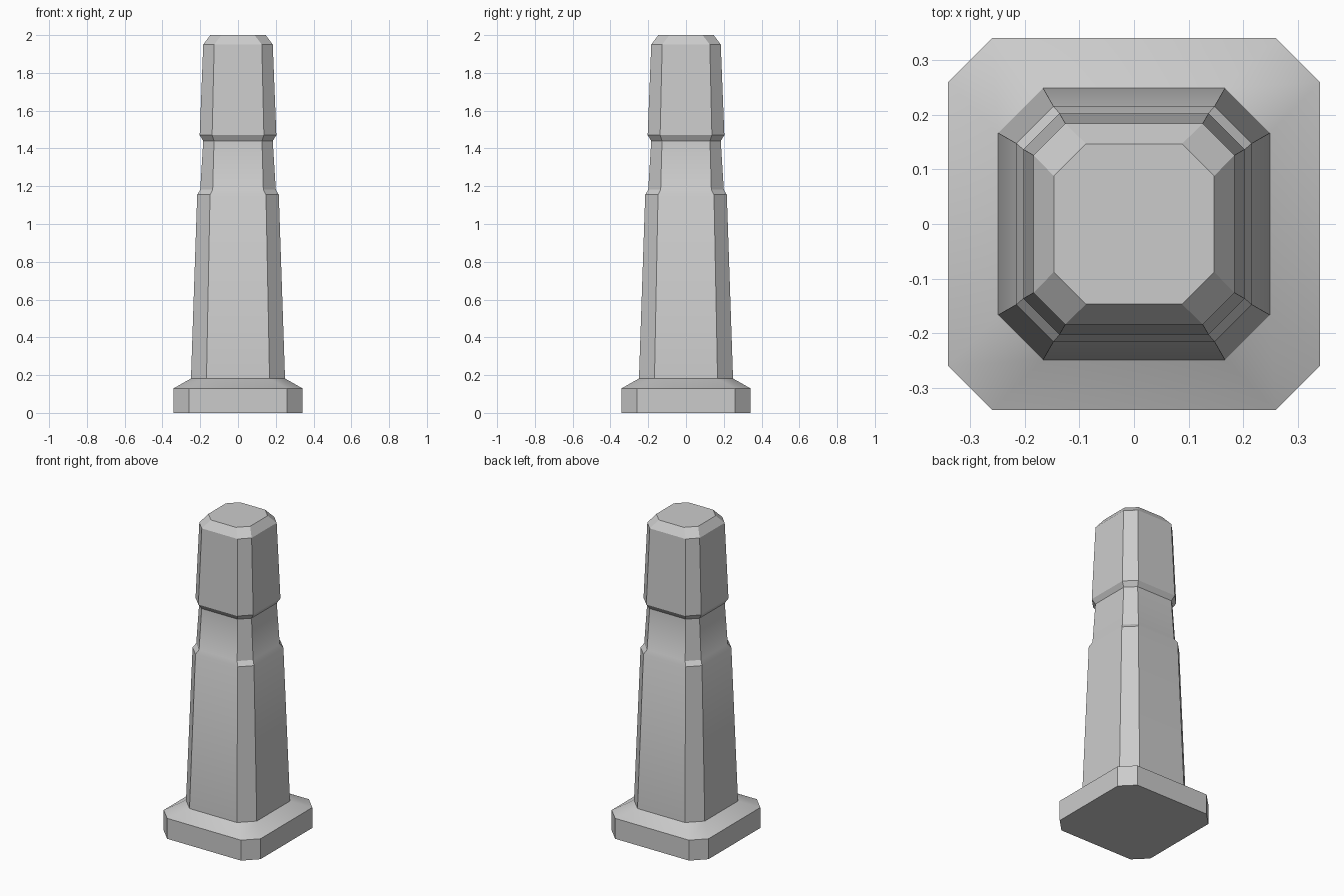
import bpy, bmesh, math

if "Cube" in bpy.data.objects:
    bpy.data.objects.remove(bpy.data.objects["Cube"])

# Stacked chamfered-square sections: (height, half width, chamfer start)
SECTIONS = [
    (0.00, 0.341, 0.260), (0.13, 0.341, 0.260),    # foot slab
    (0.182, 0.249, 0.167), (1.155, 0.216, 0.148),  # tapered shaft
    (1.182, 0.200, 0.134), (1.44, 0.184, 0.127),   # recessed neck
    (1.47, 0.203, 0.137), (1.95, 0.184, 0.126),    # head
    (2.00, 0.147, 0.088),                          # flat top
]


def octagon(h, c):
    quarter = [(h, -c), (h, c)]
    pts = []
    for _ in range(4):
        pts += quarter
        quarter = [(-y, x) for x, y in quarter]
    return pts


# Bollard body lofted through the sections
bm = bmesh.new()
rings = [[bm.verts.new((x, y, z)) for x, y in octagon(h, c)] for z, h, c in SECTIONS]
for low, high in zip(rings, rings[1:]):
    for i in range(8):
        j = (i + 1) % 8
        bm.faces.new((low[i], low[j], high[j], high[i]))
bm.faces.new(rings[0][::-1])
bm.faces.new(rings[-1])
bmesh.ops.recalc_face_normals(bm, faces=bm.faces)
mesh = bpy.data.meshes.new("bollard")
bm.to_mesh(mesh)
bm.free()

post = bpy.data.objects.new("bollard", mesh)
bpy.context.collection.objects.link(post)
bpy.context.view_layer.objects.active = post
post.select_set(True)
bpy.ops.object.shade_smooth_by_angle(angle=math.radians(30))
